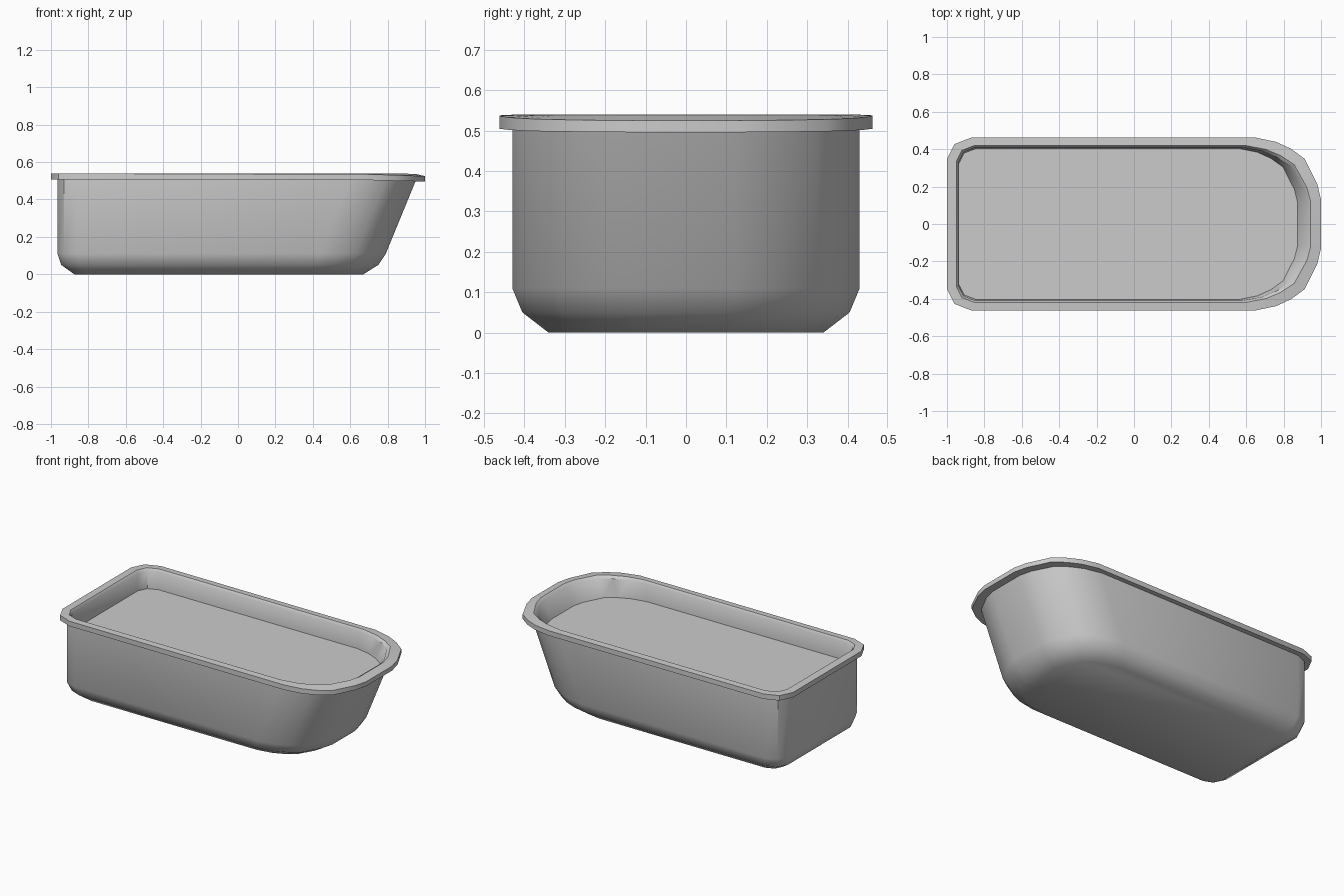
import bpy, bmesh

if "Cube" in bpy.data.objects:
    bpy.data.objects.remove(bpy.data.objects["Cube"])

# Half outlines: (distance in from the end, fraction of half width) for the nose,
# and (distance in from the end, distance in from the side) for the rear corner
NOSE = [(0.0, 0.28), (0.02, 0.46), (0.088, 0.755), (0.16, 0.87), (0.24, 0.95), (0.35, 1.0)]
CORNER = [(0.13, 0.0), (0.04, 0.035), (0.0, 0.115)]


def outline(rear, front, w, z, nose=1.0, corner=1.0, dip=0.0):
    """Closed loop: rounded nose at +x, small rounded corners at -x."""
    half = [(front - dx * nose, w * f) for dx, f in NOSE]
    half += [(rear + dx * corner, w - dy * corner) for dx, dy in CORNER]
    loop = half + [(x, -y) for x, y in reversed(half)]

    def height(x):
        return z - dip * max(0.0, (x - 0.6) / 0.4)
    return [(x, y, height(x)) for x, y in loop]


def loft(name, rings, cap_start=False, cap_end=False, closed=False):
    bm = bmesh.new()
    loops = [[bm.verts.new(p) for p in ring] for ring in rings]
    n = len(loops[0])
    pairs = list(zip(loops, loops[1:]))
    if closed:
        pairs.append((loops[-1], loops[0]))
    for a, b in pairs:
        for i in range(n):
            j = (i + 1) % n
            bm.faces.new((a[i], a[j], b[j], b[i]))
    if cap_start:
        bm.faces.new(list(reversed(loops[0])))
    if cap_end:
        bm.faces.new(loops[-1])
    mesh = bpy.data.meshes.new(name)
    bm.to_mesh(mesh)
    bm.free()
    obj = bpy.data.objects.new(name, mesh)
    bpy.context.collection.objects.link(obj)
    bpy.ops.object.select_all(action='DESELECT')
    obj.select_set(True)
    bpy.context.view_layer.objects.active = obj
    bpy.ops.object.shade_smooth_by_angle(angle=0.7)
    return obj


# Outer tub: flat bottom, rounded lower edge, raked nose
loft("tub_shell", [
    outline(-0.875, 0.67, 0.34, 0.0, 0.85, 0.6),
    outline(-0.945, 0.75, 0.405, 0.05, 0.95, 0.8),
    outline(-0.965, 0.79, 0.43, 0.11, 1.0, 0.85),
    outline(-0.965, 0.95, 0.43, 0.508, 1.0, 0.85, dip=0.01),
], cap_start=True)

# Overhanging rim with the inner wall and sunken floor
loft("rim_and_floor", [
    outline(-0.965, 0.95, 0.43, 0.506, 1.0, 0.85, dip=0.01),
    outline(-1.0, 1.0, 0.462, 0.506, dip=0.01),
    outline(-1.0, 1.0, 0.462, 0.538, dip=0.013),
    outline(-0.95, 0.945, 0.42, 0.54, 1.0, 0.75, dip=0.003),
    outline(-0.938, 0.925, 0.41, 0.525, 1.0, 0.7),
    outline(-0.935, 0.875, 0.404, 0.415, 0.9, 0.7),
], cap_end=True)
